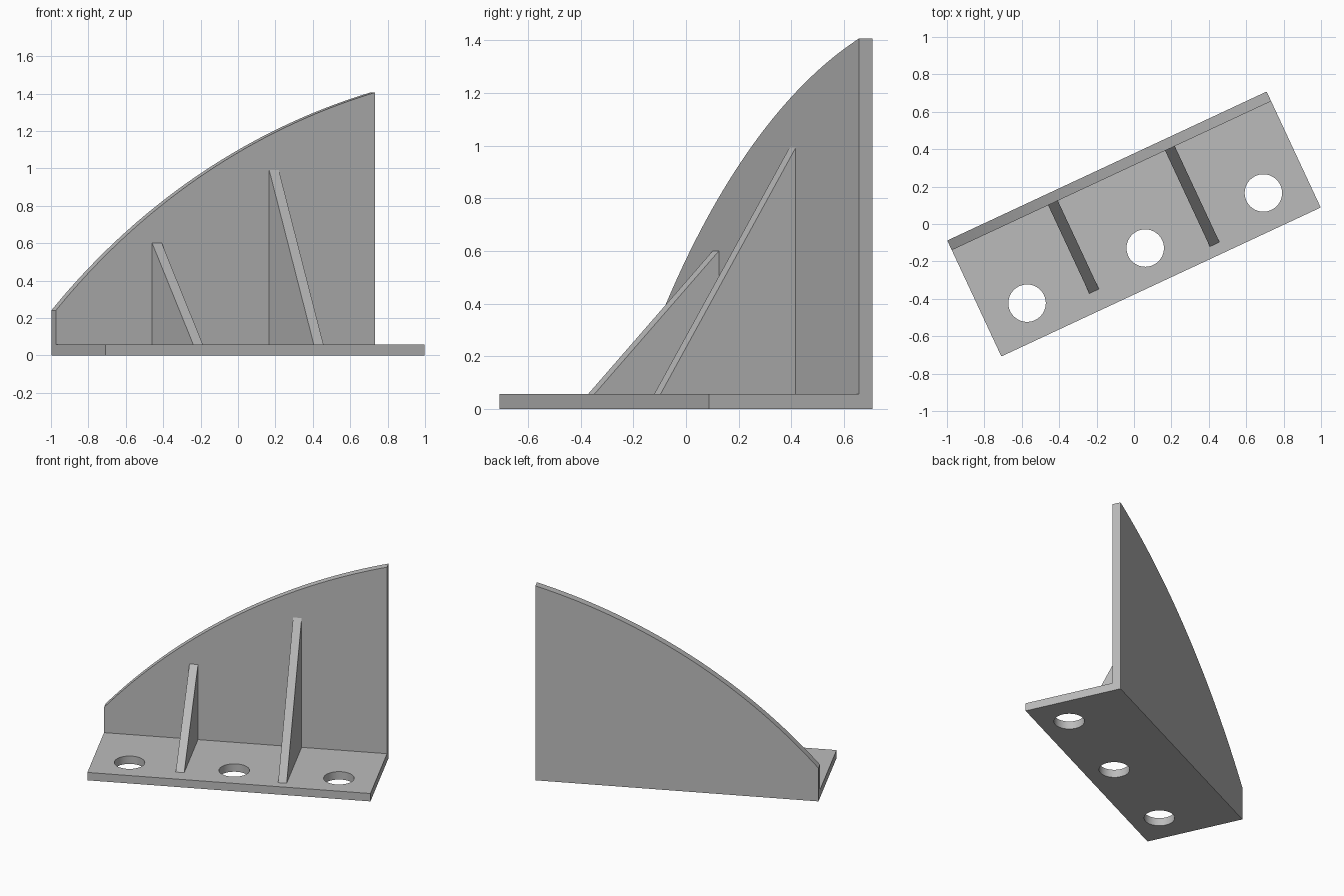
import bpy, bmesh, math
from mathutils import Matrix, Vector

cube = bpy.data.objects.get("Cube")
if cube:
    bpy.data.objects.remove(cube)

LENGTH, WIDTH, THICK = 1.884, 0.684, 0.057
HL, HW = LENGTH / 2, WIDTH / 2
INNER = HW - THICK
TURN = Matrix.Rotation(math.radians(25), 4, 'Z')

steel = bpy.data.materials.new("plain grey")
steel.use_nodes = True
GREY = (0.5, 0.5, 0.5, 1)
steel.diffuse_color = GREY
steel.node_tree.nodes["Principled BSDF"].inputs["Base Color"].default_value = GREY


def prism(name, outline, offset):
    """Extrude a closed outline by an offset, then turn it into place."""
    bm = bmesh.new()
    face = bm.faces.new([bm.verts.new(p) for p in outline])
    ext = bmesh.ops.extrude_face_region(bm, geom=[face])
    moved = [g for g in ext["geom"] if isinstance(g, bmesh.types.BMVert)]
    bmesh.ops.translate(bm, verts=moved, vec=offset)
    bmesh.ops.recalc_face_normals(bm, faces=bm.faces)
    mesh = bpy.data.meshes.new(name)
    bm.to_mesh(mesh)
    bm.free()
    mesh.materials.append(steel)
    obj = bpy.data.objects.new(name, mesh)
    bpy.context.collection.objects.link(obj)
    obj.matrix_world = TURN
    return obj


def smooth(obj):
    bpy.ops.object.select_all(action='DESELECT')
    obj.select_set(True)
    bpy.context.view_layer.objects.active = obj
    bpy.ops.object.shade_smooth_by_angle(angle=math.radians(30))


# Base plate with three bolt holes
base = prism("base_plate", [(-HL, -HW, 0), (HL, -HW, 0), (HL, INNER, 0), (-HL, INNER, 0)],
             (0, 0, THICK))
for i in (-1, 0, 1):
    ring = [(0.697 * i + 0.1 * math.cos(a), -0.142 + 0.1 * math.sin(a), -0.1)
            for a in (math.tau * k / 64 for k in range(64))]
    cutter = prism("hole_cutter", ring, (0, 0, 0.3))
    cutter.hide_render = True
    cutter.hide_set(True)
    cut = base.modifiers.new("bolt_hole", 'BOOLEAN')
    cut.operation, cut.solver, cut.object = 'DIFFERENCE', 'EXACT', cutter

# Apply the cuts and drop the cutters
bpy.context.view_layer.update()
cut_mesh = bpy.data.meshes.new_from_object(
    base.evaluated_get(bpy.context.evaluated_depsgraph_get()))
base.modifiers.clear()
base.data = cut_mesh
for obj in [o for o in bpy.data.objects if o.name.startswith("hole_cutter")]:
    bpy.data.objects.remove(obj)
smooth(base)

# Back wall with a circular arc along the top
low, high = Vector((-HL, 0.24)), Vector((HL, 1.406))
chord, sag = high - low, 0.16
radius = chord.length ** 2 / (8 * sag) + sag / 2
normal = Vector((-chord.y, chord.x)).normalized()
centre = (low + high) / 2 + normal * (sag - radius)
half = math.asin(chord.length / (2 * radius))
mid = math.atan2(normal.y, normal.x)
STEPS = 48
arc = []
for k in range(STEPS + 1):
    a = mid + half * (1 - 2 * k / STEPS)
    arc.append((centre.x + radius * math.cos(a), INNER, centre.y + radius * math.sin(a)))
wall = prism("back_wall", [(HL, INNER, 0), (-HL, INNER, 0)] + arc, (0, THICK, 0))
smooth(wall)

# Two triangular ribs
for name, u, front, top in (("short_rib", -0.345, -0.236, 0.6),
                            ("tall_rib", 0.345, -0.281, 0.992)):
    x = u - THICK / 2
    prism(name, [(x, front, THICK), (x, INNER, THICK), (x, INNER, top)], (THICK, 0, 0))
